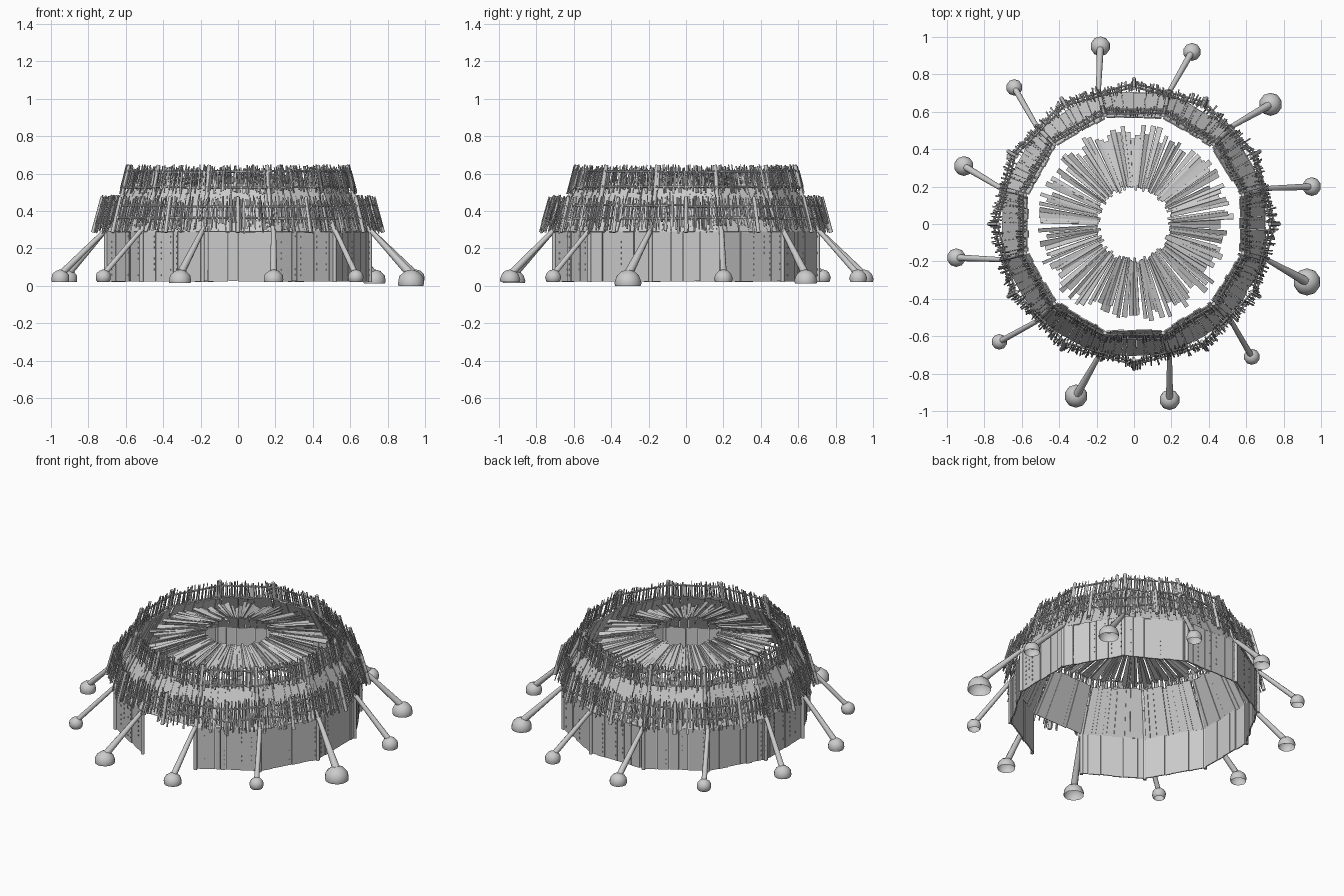
import bpy, bmesh, math, random
from mathutils import Vector, Matrix

random.seed(7)
R = random.uniform
cube = bpy.data.objects.get("Cube")
if cube:
    bpy.data.objects.remove(cube, do_unlink=True)

grey = bpy.data.materials.new("weathered_grey")
grey.use_nodes = True
grey.diffuse_color = (0.6, 0.6, 0.6, 1)
grey.node_tree.nodes["Principled BSDF"].inputs["Base Color"].default_value = (0.6, 0.6, 0.6, 1)


def finish(bm, name, smooth=False):
    bmesh.ops.recalc_face_normals(bm, faces=bm.faces)
    mesh = bpy.data.meshes.new(name)
    bm.to_mesh(mesh)
    bm.free()
    mesh.materials.append(grey)
    obj = bpy.data.objects.new(name, mesh)
    bpy.context.collection.objects.link(obj)
    if smooth:
        bpy.ops.object.select_all(action='DESELECT')
        obj.select_set(True)
        bpy.context.view_layer.objects.active = obj
        bpy.ops.object.shade_smooth_by_angle(angle=math.radians(50))
    return obj


def polar(radius, degrees, z):
    a = math.radians(degrees)
    return Vector((radius * math.cos(a), radius * math.sin(a), z))


def plank(bm, a, b, side, w0, w1, t):
    """Tapered board from a to b, widths w0 and w1 along side, thickness t."""
    side = side.normalized()
    n = (b - a).cross(side).normalized() * t / 2
    ring = []
    for p, w in ((a, w0), (b, w1)):
        s = side * w / 2
        ring.append([bm.verts.new(q) for q in (p - s - n, p + s - n, p + s + n, p - s + n)])
    lo, hi = ring
    bm.faces.new(lo[::-1])
    bm.faces.new(hi)
    for i in range(4):
        j = (i + 1) % 4
        bm.faces.new((lo[i], lo[j], hi[j], hi[i]))


def pole(bm, a, b, r0, r1, sides=8):
    d = b - a
    m = Matrix.Translation((a + b) / 2) @ d.to_track_quat('Z', 'Y').to_matrix().to_4x4()
    bmesh.ops.create_cone(bm, cap_ends=True, segments=sides, radius1=r0, radius2=r1,
                          depth=d.length, matrix=m)


def boarded_panel(bm, mid, low, high, ragged):
    """One side of the ring, filled with boards of random width and small nails."""
    corners = [[polar(r, mid + s, z) for s in (-15, 15)] for r, z in (low, high)]
    u = 0.02
    while u < 0.98:
        w = min(R(0.06, 0.2), 0.98 - u)
        c = u + w / 2
        a, b = (p.lerp(q, c) for p, q in corners)
        out = polar(1, mid, 0) * R(-0.004, 0.004)
        d = b - a
        a, b = a + out - d * R(0, 0.01), b + out + d * R(-ragged, ragged)
        side = corners[0][1] - corners[0][0]
        top = corners[1][1] - corners[1][0]
        gap = R(0.95, 1.0)
        plank(bm, a, b, side, w * side.length * gap, w * top.length * gap, 0.007)
        if R(0, 1) < 0.4:
            n = side.cross(d).normalized() * 0.004
            for k in range(1, 9):
                if R(0, 1) < 0.7:
                    p = a + d * k / 9 + n + side * w * 0.25
                    plank(bm, p, p + d.normalized() * 0.009, side, 0.005, 0.005, 0.007)
        u += w


def fence(bm, start, low, high, count, rails, spread):
    """Stakes and rails between posts that stand every thirty degrees."""
    for k in range(12):
        a0, a1 = start + 30 * k, start + 30 * k + 30
        lo = [polar(low[0], a, low[1]) for a in (a0, a1)]
        hi = [polar(high[0], a, high[1]) for a in (a0, a1)]
        side = lo[1] - lo[0]
        out = polar(1, a0 + 15, 0)
        for h in rails:
            p, q = (lo[i].lerp(hi[i], h + R(-0.03, 0.03)) for i in (0, 1))
            pole(bm, p - side * 0.04, q + side * 0.04, 0.006, 0.006, 6)
        for i in range(count):
            u = (i + R(0.2, 0.8)) / count
            a, b = lo[0].lerp(lo[1], u), hi[0].lerp(hi[1], u)
            d = b - a
            off = out * R(-0.014, 0.014)
            lean = side * R(-0.02, 0.02)
            foot = a + off + d * R(0, spread)
            tip = b + off + lean - d * R(-0.06, 0.16)
            twist = side.normalized() + out * R(-0.7, 0.7)
            plank(bm, foot, tip, twist, R(0.006, 0.011), R(0.002, 0.008), 0.005)


# Lower wall, with the front side left open as the doorway
bm = bmesh.new()
for k in range(12):
    if k != 9:
        boarded_panel(bm, 30 * k, (0.725, 0.025), (0.725, 0.29), 0.01)
finish(bm, "lower_wall")

# Inward sloping upper wall
bm = bmesh.new()
for k in range(12):
    boarded_panel(bm, 30 * k, (0.725, 0.29), (0.59, 0.545), 0.03)
finish(bm, "sloping_wall")

# Corner posts and the slanted posts above them
bm = bmesh.new()
for k in range(12):
    a = 15 + 30 * k
    pole(bm, polar(0.73, a, 0.02), polar(0.73, a, 0.3), 0.011, 0.011)
    pole(bm, polar(0.735, a, 0.28), polar(0.645, a, 0.48), 0.012, 0.012)
    pole(bm, polar(0.65, a, 0.44), polar(0.602, a, 0.645), 0.012, 0.011)
    pole(bm, polar(0.775, 30 * k, 0.285), polar(0.725, 30 * k, 0.475), 0.011, 0.01)
finish(bm, "wall_posts", True)

# Two stake fences
bm = bmesh.new()
fence(bm, 0, (0.775, 0.28), (0.72, 0.475), 40, (0.42, 0.76), 0.4)
finish(bm, "lower_fence")
bm = bmesh.new()
fence(bm, 15, (0.645, 0.49), (0.605, 0.64), 32, (0.25, 0.8), 0.3)
finish(bm, "upper_fence")

# Roof of radial boards around an open smoke hole
bm = bmesh.new()
count = 120
for i in range(count):
    a = 360 * (i + R(-0.3, 0.3)) / count
    inner, outer = polar(R(0.18, 0.21), a, 0.59 + R(-0.008, 0.008)), polar(R(0.45, 0.535), a + R(-1, 1), 0.535 + R(-0.008, 0.008))
    side = polar(1, a + 90, R(-0.6, 0.6))
    plank(bm, inner, outer, side, 0.012, R(0.016, 0.034), 0.005)
finish(bm, "roof_boards")

# Slanted legs and dome feet: x, y, radius, underside height
feet = [(0.95, 0.20, 0.05, 0.02), (0.73, 0.64, 0.062, 0.012), (0.31, 0.92, 0.048, 0.02),
        (-0.18, 0.95, 0.053, 0.02), (-0.64, 0.73, 0.044, 0.02), (-0.91, 0.31, 0.053, 0.02),
        (-0.95, -0.18, 0.05, 0.02), (-0.72, -0.63, 0.042, 0.02), (-0.31, -0.92, 0.062, 0.015),
        (0.19, -0.94, 0.055, 0.02), (0.63, -0.71, 0.043, 0.02), (0.925, -0.31, 0.073, 0.0)]
legs, domes = bmesh.new(), bmesh.new()
for k, (x, y, r, floor) in enumerate(feet):
    centre = Vector((x, y, 0.088 - r))
    pole(legs, Vector((x, y, 0.06)), polar(0.735, 15 + 30 * k, 0.295), 0.3 * r + 0.003, 0.013)
    dome = bmesh.new()
    bmesh.ops.create_icosphere(dome, subdivisions=2, radius=r, matrix=Matrix.Translation(centre))
    bmesh.ops.bisect_plane(dome, geom=dome.verts[:] + dome.edges[:] + dome.faces[:],
                           plane_co=(0, 0, floor), plane_no=(0, 0, 1), clear_inner=True)
    part = bpy.data.meshes.new("dome_part")
    dome.to_mesh(part)
    dome.free()
    domes.from_mesh(part)
    bpy.data.meshes.remove(part)
finish(legs, "support_legs", True)
finish(domes, "dome_feet", True)
